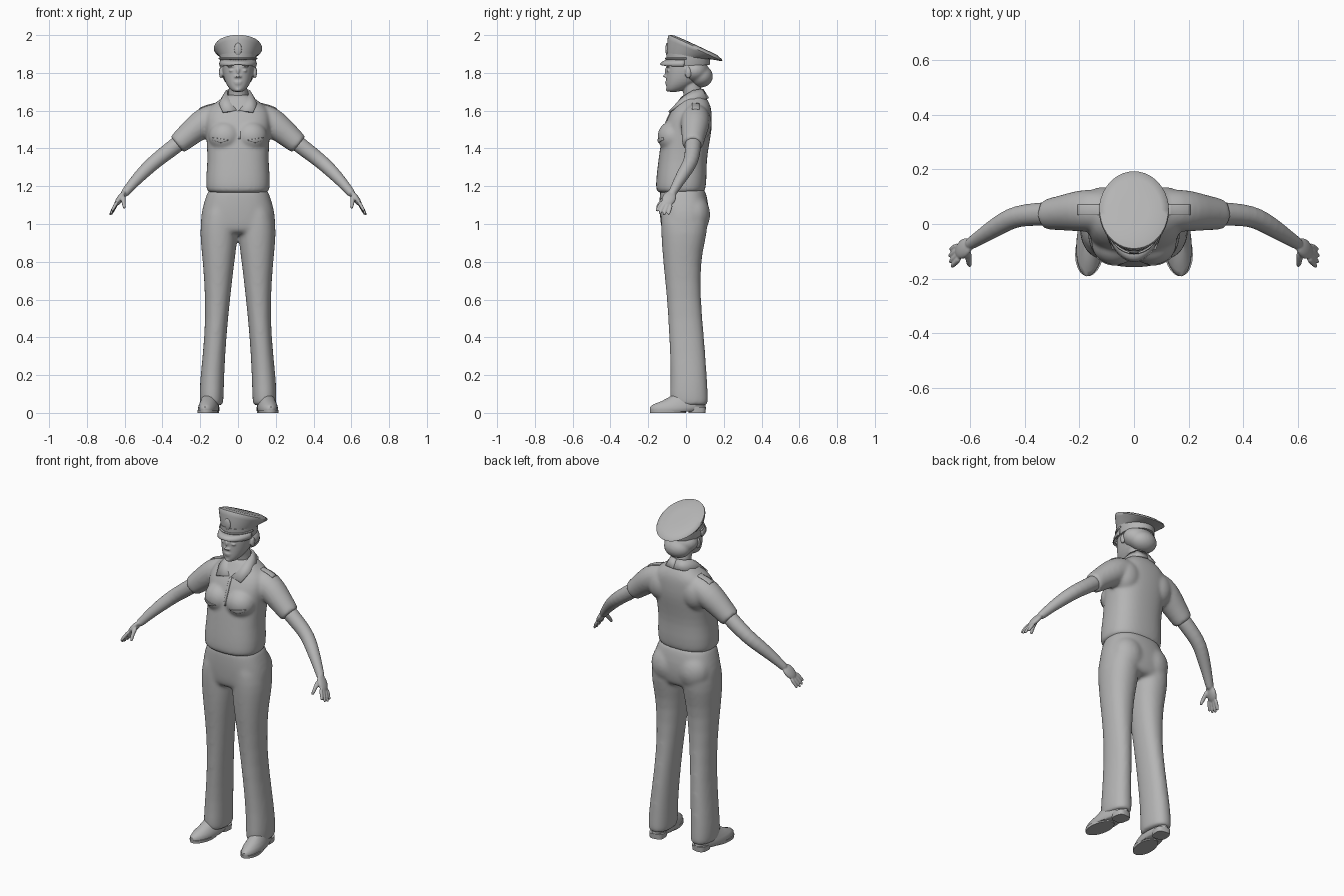
import bpy, bmesh, math
from mathutils import Vector, Matrix
from mathutils.bvhtree import BVHTree

if "Cube" in bpy.data.objects:
    bpy.data.objects.remove(bpy.data.objects["Cube"])

grey = bpy.data.materials.new("plain grey")
grey.diffuse_color = (0.46, 0.46, 0.46, 1)
grey.use_nodes = True
grey.node_tree.nodes["Principled BSDF"].inputs["Base Color"].default_value = grey.diffuse_color


def skin(bm, rings):
    """Bridge a list of point rings into a closed shell."""
    vs = [[bm.verts.new(p) for p in r] for r in rings]
    n = len(vs[0])
    for a, b in zip(vs, vs[1:]):
        for i in range(n):
            bm.faces.new((a[i], a[(i + 1) % n], b[(i + 1) % n], b[i]))
    bm.faces.new(vs[0][::-1])
    bm.faces.new(vs[-1])


def loft(bm, rows, n=24, power=2.0, turn=None):
    """Stack ovals; row = z, x0, x1, y0, y1 and an optional slope along y."""
    rings = []
    for z, x0, x1, y0, y1, *s in rows:
        ring = []
        for i in range(n):
            a = 2 * math.pi * i / n
            c, d = math.cos(a), math.sin(a)
            u = math.copysign(abs(c) ** (2 / power), c) * (x1 - x0) / 2
            v = math.copysign(abs(d) ** (2 / power), d) * (y1 - y0) / 2
            p = Vector(((x0 + x1) / 2 + u, (y0 + y1) / 2 + v, z + (s[0] * v if s else 0)))
            ring.append(turn @ p if turn else p)
        rings.append(ring)
    skin(bm, rings)


def tube(bm, pts, n=12):
    """Round tube through points; each point = x, y, z, radius."""
    rings = []
    for i, (x, y, z, r) in enumerate(pts):
        a, b = pts[max(i - 1, 0)], pts[min(i + 1, len(pts) - 1)]
        q = (Vector(b[:3]) - Vector(a[:3])).to_track_quat('Z', 'Y')
        rings.append([Vector((x, y, z)) + q @ Vector((r * math.cos(t), r * math.sin(t), 0))
                      for t in (2 * math.pi * k / n for k in range(n))])
    skin(bm, rings)


def ball(bm, c, r, rot=None):
    m = Matrix.Translation(c) @ (rot or Matrix()) @ Matrix.Diagonal((*r, 1))
    bmesh.ops.create_uvsphere(bm, u_segments=20, v_segments=12, radius=1, matrix=m)


def finish(name, bm, subdiv=0, voxel=0, relax=0, mirror=False, thick=0, sharp=None):
    bmesh.ops.recalc_face_normals(bm, faces=bm.faces)
    me = bpy.data.meshes.new(name)
    bm.to_mesh(me)
    bm.free()
    me.materials.append(grey)
    for p in me.polygons:
        p.use_smooth = True
    ob = bpy.data.objects.new(name, me)
    bpy.context.collection.objects.link(ob)
    if subdiv:
        ob.modifiers.new("round", 'SUBSURF').levels = subdiv
        ob.modifiers[-1].render_levels = subdiv
    if voxel:
        m = ob.modifiers.new("fuse", 'REMESH')
        m.mode, m.voxel_size, m.use_smooth_shade = 'VOXEL', voxel, True
    if relax:
        m = ob.modifiers.new("relax", 'SMOOTH')
        m.factor, m.iterations = 0.5, relax
    if thick:
        m = ob.modifiers.new("thickness", 'SOLIDIFY')
        m.thickness, m.offset = thick, 0
    if mirror:
        ob.modifiers.new("mirror", 'MIRROR')
    if sharp:
        bpy.ops.object.select_all(action='DESELECT')
        bpy.context.view_layer.objects.active = ob
        ob.select_set(True)
        bpy.ops.object.shade_smooth_by_angle(angle=math.radians(sharp))
    return ob


# Trousers: hips fused with two flared legs
bm = bmesh.new()
loft(bm, [(1.2, -.15, .15, -.135, .095), (1.17, -.162, .162, -.14, .105),
          (1.1, -.187, .187, -.142, .122), (1.03, -.2, .2, -.138, .122),
          (.97, -.198, .198, -.132, .112), (.94, -.17, .17, -.11, .09)], power=2.5)
for s in (1, -1):
    legs = [(1.17, .03, .13, -.1, .07), (1.1, .015, .175, -.13, .105), (1.0, .0, .203, -.135, .12),
            (.9, .004, .198, -.129, .1), (.8, .019, .187, -.122, .078),
            (.6, .042, .172, -.1, .077), (.4, .062, .177, -.09, .097),
            (.2, .073, .199, -.08, .111), (.1, .075, .205, -.087, .117), (.05, .078, .202, -.083, .119),
            (.037, .08, .199, -.078, .115)]
    loft(bm, [(z, min(s * a, s * b), max(s * a, s * b), c, d) for z, a, b, c, d in legs], power=2.2)
    ball(bm, (s * .085, .045, 1.05), (.1, .085, .11))
finish("trousers", bm, 1, .009, 14)

# Shirt: torso with bust, shoulder blades and short sleeves
bm = bmesh.new()
loft(bm, [(1.16, -.158, .158, -.148, .092), (1.176, -.17, .17, -.162, .104),
          (1.25, -.171, .171, -.158, .111), (1.33, -.162, .162, -.148, .109),
          (1.42, -.166, .166, -.136, .123), (1.5, -.172, .172, -.122, .138),
          (1.56, -.177, .177, -.1, .138), (1.61, -.163, .163, -.072, .136),
          (1.647, -.115, .115, -.045, .122), (1.677, -.07, .07, -.025, .1),
          (1.687, -.055, .055, -.01, .09)], power=2.5)
for s in (1, -1):
    ball(bm, (s * .068, -.07, 1.462), (.09, .083, .085))
    ball(bm, (s * .11, .06, 1.53), (.09, .078, .1))
    tube(bm, [(s * .05, .05, 1.57, .06), (s * .1, .05, 1.57, .072), (s * .15, .05, 1.558, .079),
              (s * .2, .048, 1.523, .078), (s * .25, .042, 1.483, .068),
              (s * .318, .035, 1.423, .058), (s * .324, .035, 1.418, .056)], 16)
shirt = finish("shirt", bm, 1, .008, 12)

# Surface sampler used to lay trim on the shirt
bpy.context.view_layer.update()
tree = BVHTree.FromObject(shirt, bpy.context.evaluated_depsgraph_get())


def lay(name, corners, from_top=False, mirror=True, n=8):
    """Thin plate draped on the shirt; corners (u, v) are x,z or x,y when from_top."""
    bm = bmesh.new()
    a, b, c, d = (Vector(p) for p in corners)
    grid = []
    for i in range(n + 1):
        row = []
        for j in range(n + 1):
            p = a.lerp(b, i / n).lerp(d.lerp(c, i / n), j / n)
            o, k = ((p.x, p.y, 3), (0, 0, -1)) if from_top else ((p.x, -2, p.y), (0, 1, 0))
            hit, nor = tree.ray_cast(Vector(o), Vector(k))[:2]
            row.append(bm.verts.new(hit + nor * .001))
        grid.append(row)
    for i in range(n):
        for j in range(n):
            bm.faces.new((grid[i][j], grid[i + 1][j], grid[i + 1][j + 1], grid[i][j + 1]))
    finish(name, bm, thick=.006, mirror=mirror, sharp=40)


lay("pocket_flap", [(.045, 1.445), (.09, 1.43), (.135, 1.445), (.135, 1.458)])
lay("button_placket", [(.0, 1.45), (.014, 1.45), (.014, 1.6), (.0, 1.6)], mirror=False)
lay("shoulder_strap", [(.125, .033), (.205, .033), (.205, .07), (.125, .07)], from_top=True)

# Collar with pointed front flaps
bm = bmesh.new()
inner = [(0, .088, 1.712), (.042, .076, 1.712), (.06, .035, 1.705), (.052, -.015, 1.672), (.008, -.072, 1.6)]
outer = [(0, .118, 1.665), (.06, .104, 1.662), (.09, .042, 1.655), (.1, -.03, 1.634), (.08, -.09, 1.592)]
va, vb = ([bm.verts.new(p) for p in e] for e in (inner, outer))
for i in range(4):
    bm.faces.new((va[i], va[i + 1], vb[i + 1], vb[i]))
finish("collar", bm, thick=.01, mirror=True, sharp=50)

# Arm with palm, thumb and fingers
bm = bmesh.new()
tube(bm, [(.26, .04, 1.47, .044), (.33, .037, 1.415, .045), (.4, .033, 1.362, .042),
          (.45, .022, 1.322, .04), (.5, -.008, 1.275, .037), (.55, -.04, 1.222, .03),
          (.59, -.066, 1.175, .024), (.61, -.08, 1.15, .022)])
along = Vector((.06, -.04, -.085)).normalized()
across = Vector((-.1, -.9, .3))
across = (across - along * across.dot(along)).normalized()
thin = along.cross(across)
palm = Vector((.624, -.09, 1.135))
ball(bm, palm, (.052, .037, .017), Matrix((along, across, thin)).transposed().to_4x4())
for k in range(4):
    base = palm + along * .03 + across * (k - 1.5) * .017
    d = (along + across * ((k - 1.5) * .09 + .06)).normalized()
    ln = (.055, .068, .07, .062)[k]
    tube(bm, [(*(base + d * ln * t - Vector((0, 0, .012 * t * t))), r)
              for t, r in ((0, .0115), (.5, .0105), (.9, .009), (1, .006))], 8)
tube(bm, [(.605, -.1, 1.15, .015), (.607, -.13, 1.12, .0125), (.603, -.148, 1.095, .011),
          (.6, -.155, 1.08, .007)], 8)
finish("arm", bm, 1, .0045, 3, mirror=True)

# Shoe: heel, sole and upper, toe turned outward
turn = Matrix.Translation((.15, 0, 0)) @ Matrix.Rotation(math.radians(7), 4, 'Z')
bm = bmesh.new()
loft(bm, [(.007, -.05, .05, -.19, .06), (.012, -.053, .053, -.193, .08), (.03, -.053, .053, -.193, .105),
          (.045, -.05, .05, -.175, .104), (.062, -.045, .045, -.13, .1), (.1, -.036, .036, -.06, .09)], turn=turn)
loft(bm, [(0, -.052, .052, -.192, -.0), (.016, -.053, .053, -.193, -.0)], turn=turn)
loft(bm, [(0, -.042, .042, .015, .103), (.03, -.044, .044, .015, .105)], power=3, turn=turn)
finish("shoe", bm, mirror=True, sharp=40)

# Head: skull, neck and face features
bm = bmesh.new()
tube(bm, [(0, .045, 1.62, .058), (0, .04, 1.68, .051), (0, .025, 1.74, .05), (0, .015, 1.78, .05)], 16)
loft(bm, [(1.698, -.022, .022, -.095, -.045), (1.71, -.04, .04, -.104, -.01), (1.735, -.06, .06, -.106, .04),
          (1.768, -.075, .075, -.106, .09), (1.81, -.083, .083, -.105, .11), (1.86, -.085, .085, -.104, .115),
          (1.9, -.06, .06, -.08, .09)], power=2.2)
tube(bm, [(0, -.1, 1.83, .009), (0, -.11, 1.805, .01), (0, -.118, 1.786, .011), (0, -.11, 1.777, .01)], 10)
ball(bm, (0, -.101, 1.752), (.024, .01, .005))
ball(bm, (0, -.1, 1.742), (.021, .01, .006))
ball(bm, (0, -.094, 1.712), (.018, .013, .012))
for s in (1, -1):
    ball(bm, (s * .012, -.106, 1.78), (.008, .009, .006))
    ball(bm, (s * .034, -.094, 1.812), (.015, .01, .006))
    ball(bm, (s * .036, -.094, 1.836), (.025, .012, .006))
    ball(bm, (s * .09, .012, 1.8), (.011, .018, .03))
finish("head", bm, 1, .005, 3)

# Hair gathered into a low roll at the nape
bm = bmesh.new()
ball(bm, (0, .045, 1.81), (.104, .078, .066))
ball(bm, (0, .078, 1.782), (.082, .066, .06))
finish("hair", bm, 1, .007, 6)

# Peaked cap: band, flared crown sloping to the back
bm = bmesh.new()
loft(bm, [(1.838, -.092, .092, -.1, .125, .03), (1.85, -.095, .095, -.104, .128, .0),
          (1.893, -.097, .097, -.104, .128, -.1)], 40)
finish("cap_band", bm, sharp=40)
bm = bmesh.new()
loft(bm, [(1.883, -.094, .094, -.1, .128, -.1), (1.895, -.101, .101, -.102, .14, -.2),
          (1.919, -.122, .122, -.098, .182, -.4), (1.929, -.128, .128, -.095, .193, -.46),
          (1.937, -.125, .125, -.09, .19, -.46), (1.946, -.1, .1, -.062, .165, -.46),
          (1.95, -.05, .05, -.01, .105, -.46)], 40)
finish("cap_crown", bm, sharp=50)

# Cap peak, strap and badge
bm = bmesh.new()
rows = []
for rx, ry, z, drop in ((.092, .114, 1.868, 0), (.098, .136, 1.856, .006), (.096, .147, 1.845, .012)):
    rows.append([bm.verts.new((rx * math.cos(t), .01 + ry * math.sin(t), z - drop * abs(math.cos(t))))
                 for t in (math.radians(188 + 164 * k / 20) for k in range(21))])
for a, b in zip(rows, rows[1:]):
    for i in range(20):
        bm.faces.new((a[i], a[i + 1], b[i + 1], b[i]))
finish("cap_peak", bm, thick=.006, sharp=50)
bm = bmesh.new()
tube(bm, [(.098 * math.cos(t), .012 + .118 * math.sin(t), 1.876, .005)
          for t in (math.radians(185 + 170 * k / 16) for k in range(17))], 8)
finish("cap_strap", bm)
bm = bmesh.new()
ball(bm, (0, -.1, 1.925), (.02, .009, .034))
finish("cap_badge", bm)
